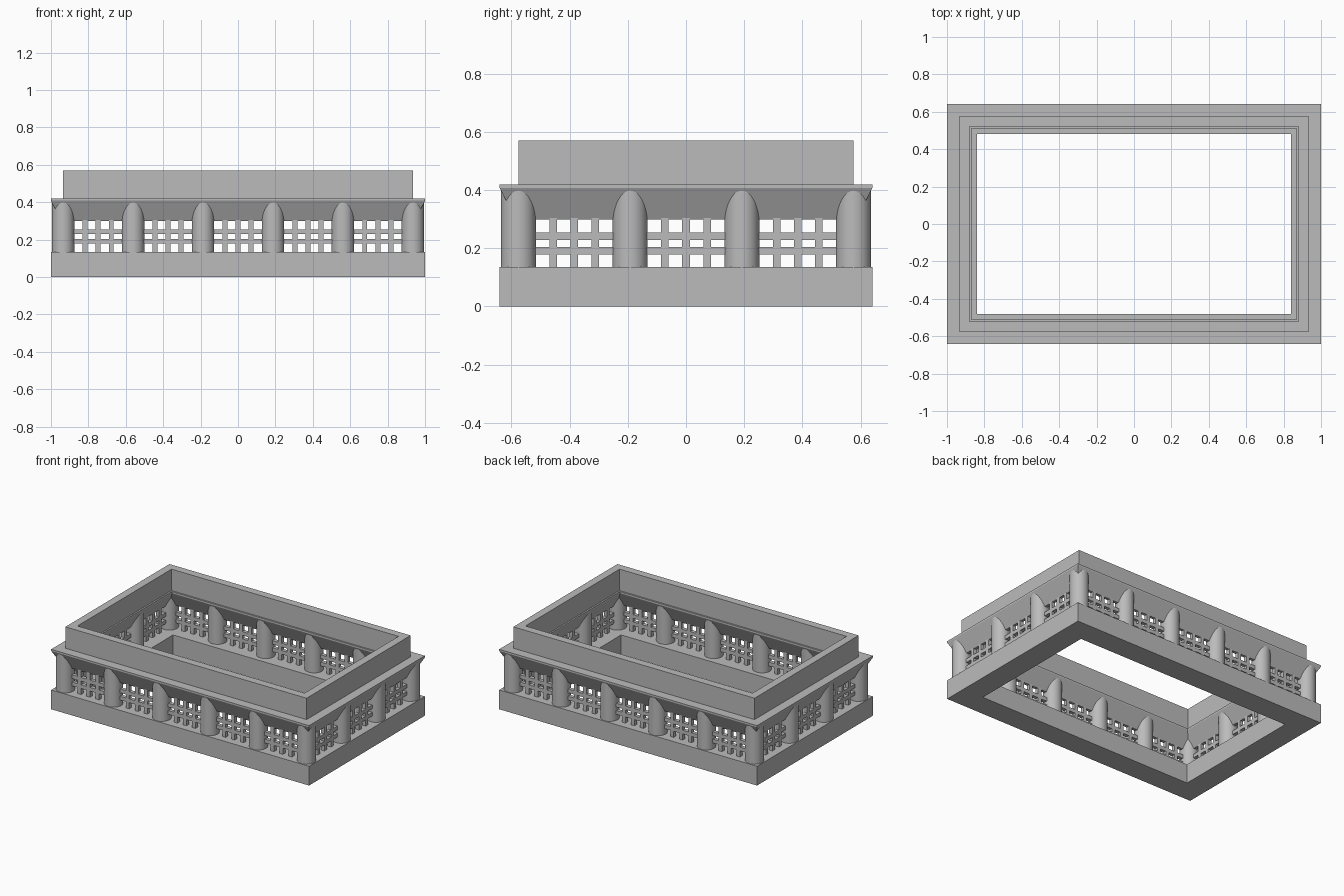
import bpy
import bmesh

HX, HY = 0.935, 0.576           # centre line of the walls
RADIUS, BAR = 0.06, 0.026
BASE_TOP, SOFFIT, CORNICE_TOP, TOP = 0.135, 0.299, 0.42, 0.57

if "Cube" in bpy.data.objects:
    bpy.data.objects.remove(bpy.data.objects["Cube"], do_unlink=True)

stone = bpy.data.materials.new("grey stone")
stone.use_nodes = True
stone.diffuse_color = (0.5, 0.5, 0.5, 1)
stone.node_tree.nodes["Principled BSDF"].inputs["Base Color"].default_value = (0.5, 0.5, 0.5, 1)


def finish(name, bm):
    bmesh.ops.recalc_face_normals(bm, faces=bm.faces)
    mesh = bpy.data.meshes.new(name)
    bm.to_mesh(mesh)
    bm.free()
    mesh.materials.append(stone)
    obj = bpy.data.objects.new(name, mesh)
    bpy.context.collection.objects.link(obj)
    return obj


def frame(name, profile):
    """Sweep a closed (offset, z) section round the rectangle with mitred corners."""
    bm = bmesh.new()
    loops = [[bm.verts.new((sx * (HX + o), sy * (HY + o), z)) for o, z in profile]
             for sx, sy in ((1, 1), (-1, 1), (-1, -1), (1, -1))]
    n = len(profile)
    for i in range(4):
        a, b = loops[i], loops[(i + 1) % 4]
        for j in range(n):
            k = (j + 1) % n
            bm.faces.new((a[j], a[k], b[k], b[j]))
    return finish(name, bm)


def box_profile(inner, outer, z0, z1):
    return [(inner, z0), (outer, z0), (outer, z1), (inner, z1)]


def box(name, x, y, z, sx, sy, sz):
    bm = bmesh.new()
    bmesh.ops.create_cube(bm, size=1)
    bmesh.ops.scale(bm, vec=(sx, sy, sz), verts=bm.verts)
    bmesh.ops.translate(bm, vec=(x, y, z), verts=bm.verts)
    return finish(name, bm)


def column(name, x, y):
    z0, z1 = BASE_TOP - 0.01, CORNICE_TOP - 0.012
    bm = bmesh.new()
    bmesh.ops.create_cone(bm, cap_ends=True, segments=48, radius1=RADIUS, radius2=RADIUS, depth=z1 - z0)
    bmesh.ops.translate(bm, vec=(x, y, (z0 + z1) / 2), verts=bm.verts)
    obj = finish(name, bm)
    for p in obj.data.polygons:
        p.use_smooth = abs(p.normal.z) < 0.5
    for e in obj.data.edges:
        a, b = (obj.data.vertices[v].co for v in e.vertices)
        e.use_edge_sharp = abs(a.z - b.z) < 0.01


# Base, flared cornice and upper parapet
frame("base", box_profile(-0.095, 0.065, 0, BASE_TOP))
frame("cornice", [(-0.01, SOFFIT), (0.01, SOFFIT), (0.065, 0.408), (0.065, CORNICE_TOP),
                  (-0.066, CORNICE_TOP), (-0.066, 0.408)])
frame("parapet", box_profile(-0.055, 0, CORNICE_TOP - 0.005, TOP))

# Horizontal lattice rails
for label, z in (("lower", 0.191), ("upper", 0.242)):
    frame(label + "_lattice_rail", box_profile(-BAR / 2, BAR / 2, z - BAR / 2, z + BAR / 2))

# Columns and upright lattice bars along each wall
bar_z, bar_h = (BASE_TOP + SOFFIT) / 2, SOFFIT - BASE_TOP + 0.02


def wall(name, half, bays, place, corners):
    step = 2 * half / bays
    pitch = (step - 2 * RADIUS + BAR) / 4
    for i in range(bays + 1):
        x = -half + i * step
        if corners or 0 < i < bays:
            column(name + "_column", *place(x))
        if i < bays:
            for k in (-1, 0, 1):
                bx, by = place(x + step / 2 + k * pitch)
                box(name + "_lattice_bar", bx, by, bar_z, BAR, BAR, bar_h)


wall("front", HX, 5, lambda t: (t, -HY), True)
wall("back", HX, 5, lambda t: (t, HY), True)
wall("left", HY, 3, lambda t: (HX, t), False)
wall("right", HY, 3, lambda t: (-HX, t), False)
